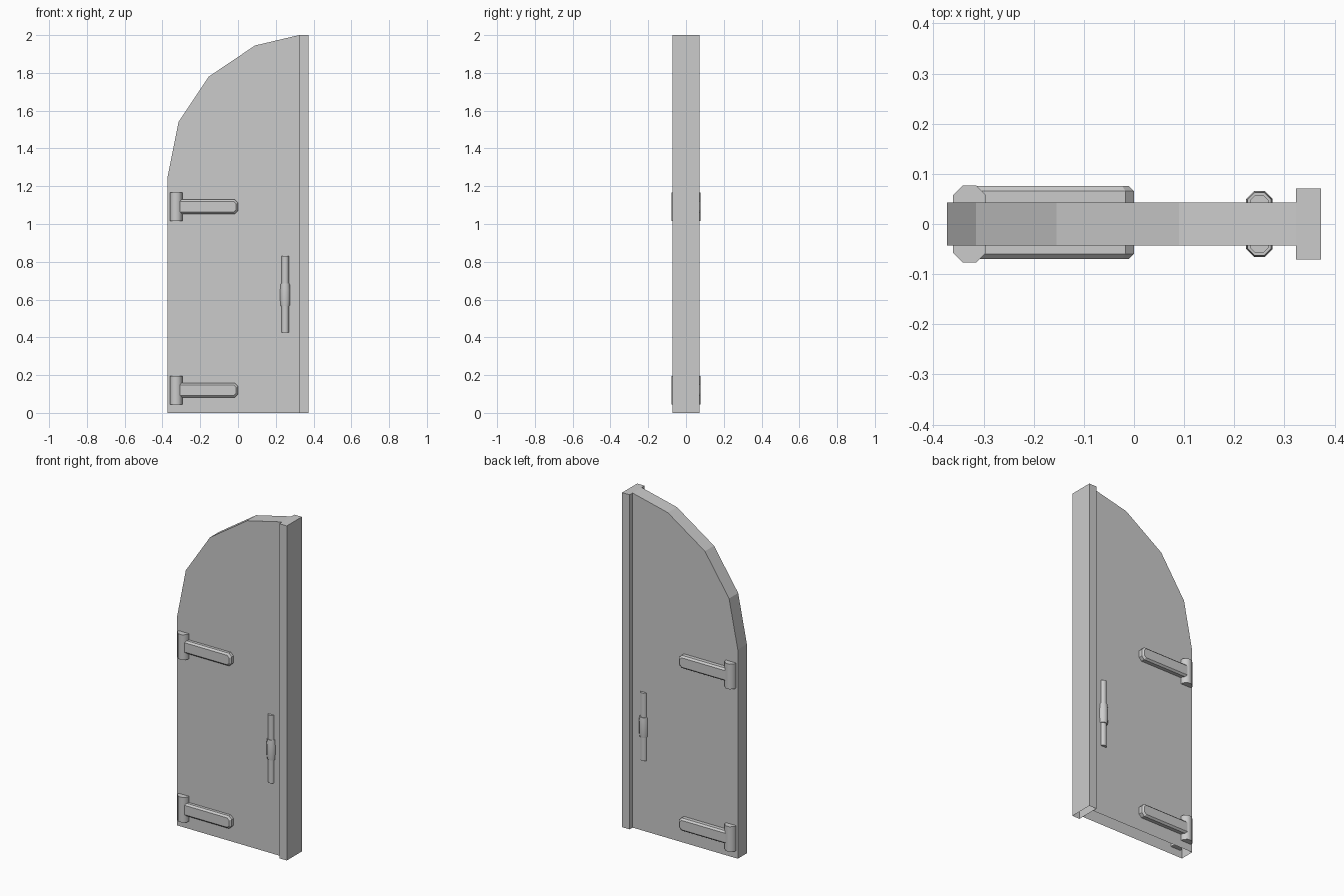
import bpy, bmesh
from math import pi, cos, sin, radians

if "Cube" in bpy.data.objects:
    bpy.data.objects.remove(bpy.data.objects["Cube"])


def finish(bm, name, smooth=None):
    bmesh.ops.recalc_face_normals(bm, faces=bm.faces)
    me = bpy.data.meshes.new(name)
    bm.to_mesh(me)
    bm.free()
    ob = bpy.data.objects.new(name, me)
    bpy.context.collection.objects.link(ob)
    if smooth:
        bpy.ops.object.select_all(action='DESELECT')
        ob.select_set(True)
        bpy.context.view_layer.objects.active = ob
        bpy.ops.object.shade_smooth_by_angle(angle=radians(smooth))
    return ob


def loft(bm, rings):
    loops = [[bm.verts.new(p) for p in r] for r in rings]
    n = len(loops[0])
    for a, b in zip(loops, loops[1:]):
        for i in range(n):
            j = (i + 1) % n
            bm.faces.new((a[i], a[j], b[j], b[i]))
    bm.faces.new(loops[0][::-1])
    bm.faces.new(loops[-1])


def drop_faces(bm, test):
    bad = [f for f in bm.faces if test(f.calc_center_median(), f.normal)]
    bmesh.ops.delete(bm, geom=bad, context='FACES')


def upright(name, x, y, rings):
    """Octagonal turned part; rings are (apothem, z)."""
    bm = bmesh.new()
    loft(bm, [[(x + r / cos(pi / 8) * cos(pi / 8 + i * pi / 4),
                y + r / cos(pi / 8) * sin(pi / 8 + i * pi / 4), z)
               for i in range(8)] for r, z in rings])
    return finish(bm, name, 50)


# Arched door panel, hollow with an open underside
R, L = 0.323, -0.3725
arch = [(R, 0), (L, 0), (L, 1.25), (-0.315, 1.54), (-0.155, 1.78),
        (0.09, 1.945), (R, 2.0)]
bm = bmesh.new()
loft(bm, [[(x, y, z) for x, z in arch] for y in (-0.043, 0.043)])
bm.normal_update()
drop_faces(bm, lambda c, n: c.z < 0.001 or c.x > R - 0.001)
finish(bm, "door_panel")

# Meeting stile along the closing edge
bm = bmesh.new()
loft(bm, [[(R, -0.071, z), (0.3725, -0.071, z), (0.3725, 0.071, z), (R, 0.071, z)]
          for z in (0, 2.0)])
drop_faces(bm, lambda c, n: c.z < 0.001)
finish(bm, "meeting_stile")


# Strap outline with clipped corners at its free end
def strap_outline(inset, zc):
    h, e, c = 0.038 - inset, -inset, 0.017 - inset * 0.4
    return [(-0.33, zc - h), (e - c, zc - h), (e, zc - h + c),
            (e, zc + h - c), (e - c, zc + h), (-0.33, zc + h)]


# Hinges and handles on both faces
for side, s, strap_y in (("front", -1, 0.0695), ("back", 1, 0.0755)):
    for level, zc in (("lower", 0.12), ("upper", 1.092)):
        upright(f"{side}_{level}_hinge_barrel", -0.328, s * 0.044,
                [(0.033, zc - 0.075), (0.033, zc + 0.075)])
        bm = bmesh.new()
        loft(bm, [[(x, s * y, z) for x, z in strap_outline(i, zc)]
                  for y, i in ((0.035, 0), (strap_y - 0.01, 0), (strap_y, 0.01))])
        finish(bm, f"{side}_{level}_hinge_strap")
    upright(f"{side}_handle_bar", 0.25, s * 0.039,
            [(0.019, 0.425), (0.019, 0.83)])
    upright(f"{side}_handle_grip", 0.25, s * 0.039,
            [(0.0235, 0.565), (0.0265, 0.595), (0.0265, 0.655), (0.0235, 0.685)])
